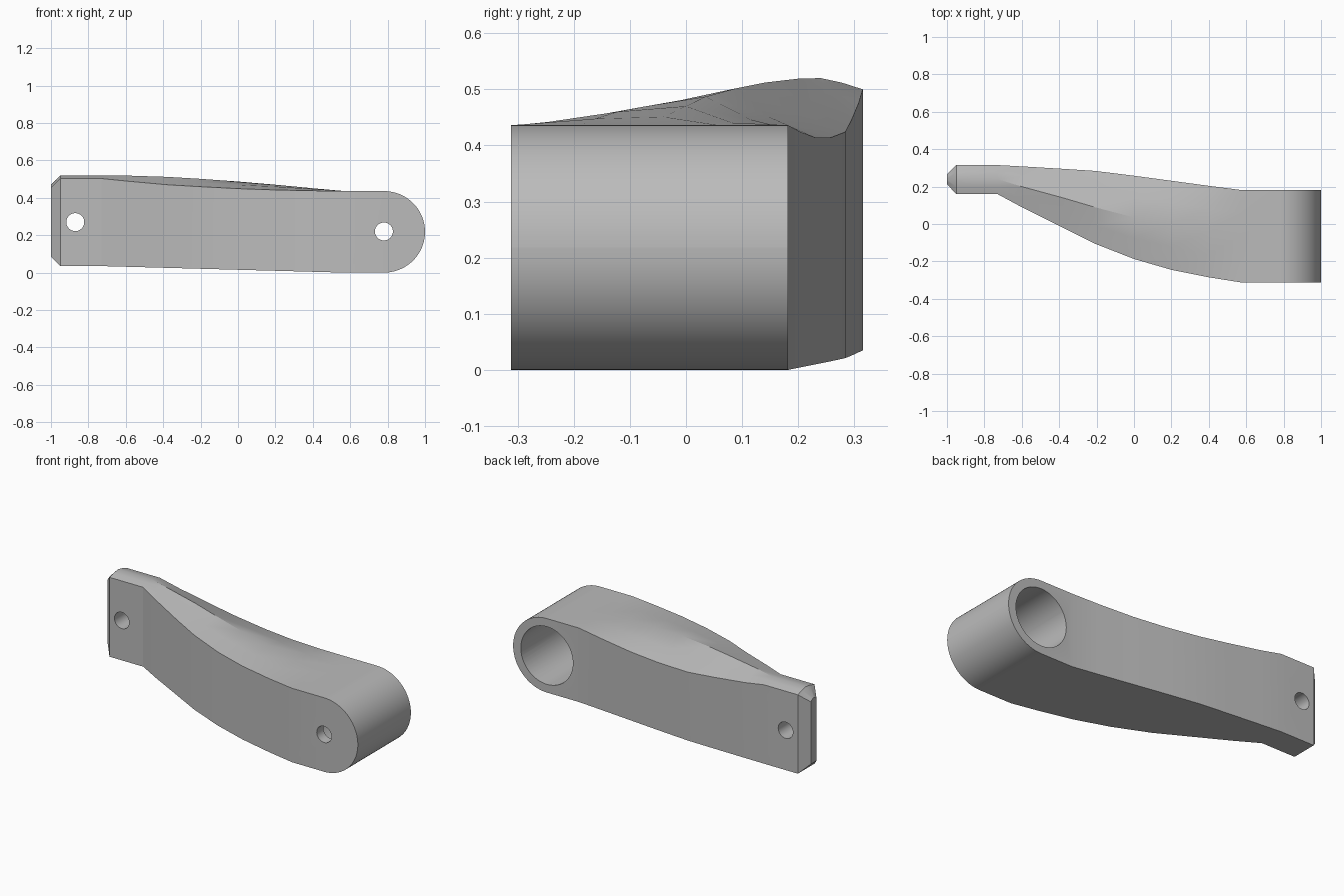
import bpy, bmesh, math

cube = bpy.data.objects.get("Cube")
if cube:
    bpy.data.objects.remove(cube, do_unlink=True)

grey = bpy.data.materials.new("plain grey")
grey.use_nodes = True
COLOUR = (0.5, 0.5, 0.5, 1)
grey.diffuse_color = COLOUR
grey.node_tree.nodes["Principled BSDF"].inputs["Base Color"].default_value = COLOUR

R = 0.218              # radius of the rounded end
PIVOT_X = 0.78

# Stations along the arm: x, front y, back y, ridge y, front z, ridge z, back z, crown
stations = [
    (-0.95, 0.16, 0.315, 0.24, 0.503, 0.52, 0.50, 0.002),
    (-0.73, 0.16, 0.315, 0.24, 0.503, 0.52, 0.50, 0.002),
    (-0.60, 0.09, 0.308, 0.20, 0.49, 0.519, 0.476, 0),
    (-0.38, -0.02, 0.295, 0.14, 0.47, 0.512, 0.445, 0),
    (-0.21, -0.105, 0.284, 0.09, 0.46, 0.502, 0.424, 0),
    (0.0, -0.187, 0.258, 0.035, 0.449, 0.487, 0.414, 0.001),
    (0.2, -0.245, 0.231, 0.0, 0.442, 0.470, 0.414, 0.004),
    (0.4, -0.285, 0.204, -0.04, 0.438, 0.451, 0.424, 0.003),
    (0.57, -0.312, 0.182, -0.065, 0.436, 0.436, 0.436, 0),
]


def section(x, yf, yb, yr, zf, zr, zb, crown):
    """Closed ring: flat bottom, crowned top with a ridge."""
    low = 0.035 * min(1, max(0, (0.57 - x) / 1.3))
    return [(x, yf, low), (x, yb, low), (x, yb, zb),
            (x, (yb + yr) / 2, (zb + zr) / 2 + crown), (x, yr, zr),
            (x, (yf + yr) / 2, (zf + zr) / 2 + crown), (x, yf, zf)]


rings = [section(*s) for s in stations]

# Chamfered narrow tip
tip = [(-1.0, 0.24 + (y - 0.24) * 0.34, 0.275 + (z - 0.275) * 0.79) for _, y, z in rings[0]]
rings.insert(0, tip)

# Half-round wide end, swept as further rings
STEPS = 20
for i in range(STEPS + 1):
    a = math.pi / 2 * i / STEPS
    rings.append([(PIVOT_X + (1 - PIVOT_X) * math.sin(a), y,
                   R + (R * math.cos(a) if z > R else -R * math.cos(a)))
                  for _, y, z in section(*stations[-1])])

# Skin the rings into the arm
bm = bmesh.new()
loops = [[bm.verts.new(p) for p in ring] for ring in rings]
for a, b in zip(loops, loops[1:]):
    for i in range(len(a)):
        j = (i + 1) % len(a)
        bm.faces.new((a[i], a[j], b[j], b[i]))
bm.faces.new(loops[0])
bmesh.ops.remove_doubles(bm, verts=bm.verts, dist=1e-5)
bmesh.ops.triangulate(bm, faces=[f for f in bm.faces if len(f.verts) == 4])
bmesh.ops.recalc_face_normals(bm, faces=bm.faces)
mesh = bpy.data.meshes.new("lever_arm")
bm.to_mesh(mesh)
bm.free()
arm = bpy.data.objects.new("lever_arm", mesh)
bpy.context.collection.objects.link(arm)
mesh.materials.append(grey)


def drill(name, x, z, radius, y0, y1):
    """Cut a round hole running along y."""
    bpy.ops.mesh.primitive_cylinder_add(vertices=48, radius=radius, depth=y1 - y0,
                                        location=(x, (y0 + y1) / 2, z),
                                        rotation=(math.pi / 2, 0, 0))
    cutter = bpy.context.object
    cutter.name = name
    cutter.data.materials.append(grey)
    cutter.hide_render = True
    cutter.hide_viewport = True
    mod = arm.modifiers.new(name, 'BOOLEAN')
    mod.operation = 'DIFFERENCE'
    mod.solver = 'EXACT'
    mod.object = cutter
    return cutter


cutters = [
    drill("pin_hole_cutter", -0.87, 0.27, 0.048, -0.5, 0.5),
    drill("bolt_hole_cutter", PIVOT_X, 0.22, 0.048, -0.5, 0.0),
    drill("bore_cutter", PIVOT_X, R, 0.17, -0.25, 0.5),
]

# Apply the cuts, drop the cutters, then smooth the curved faces
bpy.ops.object.select_all(action='DESELECT')
arm.select_set(True)
bpy.context.view_layer.objects.active = arm
for mod in list(arm.modifiers):
    bpy.ops.object.modifier_apply(modifier=mod.name)
for cutter in cutters:
    bpy.data.objects.remove(cutter, do_unlink=True)
bpy.ops.object.shade_smooth_by_angle(angle=math.radians(22))
